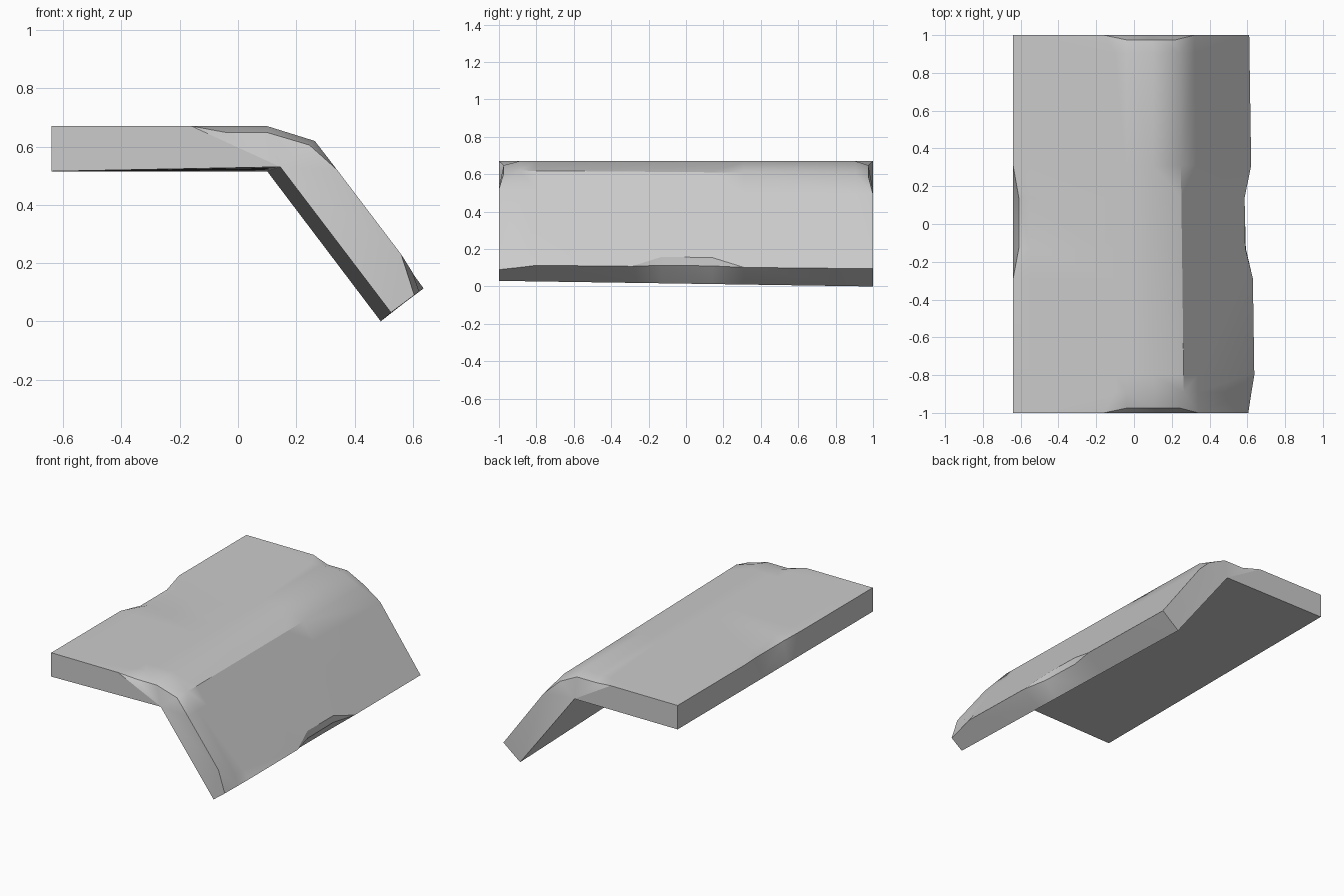
import bpy, bmesh
from mathutils import Vector

if "Cube" in bpy.data.objects:
    bpy.data.objects.remove(bpy.data.objects["Cube"])

# Cross-section (x, z) at the front and back ends, running around the bent slab
FRONT = dict(left_top=(-.64, .67), left_in=(-.55, .67), fold_a=(-.10, .67), fold_b=(-.04, .67),
             fold_c=(.10, .67), shoulder=(.265, .62), slope=(.34, .52), low=(.60, .17),
             tip=(.64, .115), tip_under=(.525, .03), inner=(.145, .53), left_under=(-.64, .515))
BACK = dict(FRONT, shoulder=(.24, .603), slope=(.32, .493), low=(.575, .143),
            tip=(.61, .095), tip_under=(.49, 0), inner=(.10, .515))
NAMES = list(FRONT)

# Worn spots: station -> moved points (x, y, z)
STATIONS = [-1, -.89, -.8, -.29, -.13, .14, .31, .905, 1]
WORN = {
    -1: dict(fold_a=(-.16, -1, .67), fold_b=(-.04, -.975, .648), fold_c=(.10, -.975, .648),
             shoulder=(.245, -.975, .605), low=(.56, -1, .23), tip=(.605, -1, .09)),
    -.89: dict(tip=(.622, -.89, .102)),
    -.13: dict(left_top=(-.61, -.13, .65), tip=(.592, -.13, .113)),
    .14: dict(left_top=(-.61, .14, .65), tip=(.585, .14, .11)),
    1: dict(fold_a=(-.16, 1, .67), fold_b=(-.04, .975, .648), fold_c=(.10, .975, .648),
            shoulder=(.22, .975, .588)),
}


def point(name, y):
    if name in WORN.get(y, {}):
        return Vector(WORN[y][name])
    x, z = Vector(FRONT[name]).lerp(Vector(BACK[name]), (y + 1) / 2)
    return Vector((x, y, z))


bm = bmesh.new()
rings = [{n: bm.verts.new(point(n, y)) for n in NAMES} for y in STATIONS]

# Long skin between neighbouring stations
for a, b in zip(rings, rings[1:]):
    for n, m in zip(NAMES, NAMES[1:] + NAMES[:1]):
        bm.faces.new((a[n], a[m], b[m], b[n]))

# End caps, fanned from the inner corner so the worn fold dips inwards
for r in (rings[0], rings[-1]):
    bm.faces.new([r[n] for n in ("inner", "left_under", "left_top", "left_in", "fold_a")])
    for n, m in zip(NAMES[2:6], NAMES[3:7]):
        bm.faces.new((r["inner"], r[n], r[m]))
    bm.faces.new([r[n] for n in ("inner", "slope", "low", "tip", "tip_under")])

bmesh.ops.recalc_face_normals(bm, faces=bm.faces)
bmesh.ops.triangulate(bm, faces=bm.faces, quad_method='LONG_EDGE')
mesh = bpy.data.meshes.new("bent_slab")
bm.to_mesh(mesh)
bm.free()

slab = bpy.data.objects.new("bent_slab", mesh)
bpy.context.collection.objects.link(slab)
stone = bpy.data.materials.new("stone_grey")
stone.diffuse_color = (.6, .6, .6, 1)
stone.use_nodes = True
stone.node_tree.nodes["Principled BSDF"].inputs["Base Color"].default_value = stone.diffuse_color
mesh.materials.append(stone)

# Soft wear, crisp main edges
bpy.context.view_layer.objects.active = slab
slab.select_set(True)
bpy.ops.object.shade_smooth_by_angle(angle=.52)
